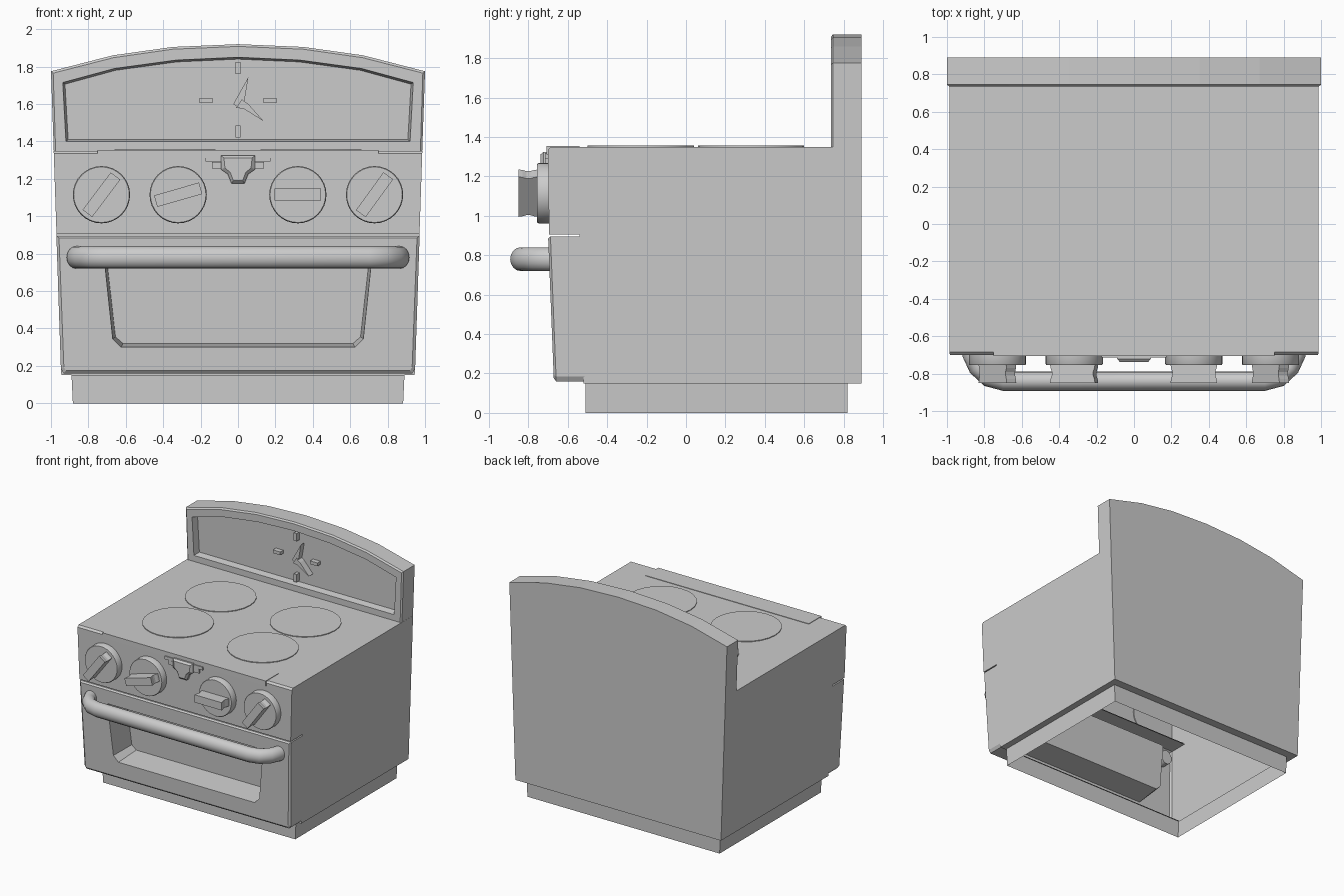
import bpy, bmesh, math
from math import sin, cos, pi

if "Cube" in bpy.data.objects:
    bpy.data.objects.remove(bpy.data.objects["Cube"])


def finish(name, bm, smooth=False):
    bmesh.ops.recalc_face_normals(bm, faces=bm.faces)
    me = bpy.data.meshes.new(name)
    bm.to_mesh(me)
    bm.free()
    ob = bpy.data.objects.new(name, me)
    bpy.context.collection.objects.link(ob)
    if smooth:
        bpy.ops.object.select_all(action='DESELECT')
        ob.select_set(True)
        bpy.context.view_layer.objects.active = ob
        bpy.ops.object.shade_smooth_by_angle(angle=math.radians(40))
    return ob


def loft(name, rings, cap_start=True, cap_end=True, smooth=False):
    """Skin a list of equal-length closed rings."""
    bm = bmesh.new()
    vs = [[bm.verts.new(p) for p in r] for r in rings]
    n = len(rings[0])
    for a, b in zip(vs, vs[1:]):
        for i in range(n):
            j = (i + 1) % n
            bm.faces.new((a[i], a[j], b[j], b[i]))
    if cap_start:
        bm.faces.new(vs[0])
    if cap_end:
        bm.faces.new(vs[-1])
    return finish(name, bm, smooth)


def slab(name, xz, y0, y1):
    """Extrude an xz outline along y."""
    return loft(name, [[(x, y, z) for x, z in xz] for y in (y0, y1)])


def mirrored(half):
    """Complete a left-half xz outline across x = 0."""
    return half + [(-x, z) for x, z in reversed(half) if x != 0]


def rect(x0, x1, z0, z1):
    return [(x0, z0), (x1, z0), (x1, z1), (x0, z1)]


def half_width(z):
    return 0.945 + (z - 0.16) * 0.034


# Body: side profile with a notch for the door, open below and behind the door
prof = [(-.52, .15), (-.54, .905), (-.695, .905), (-.70, 1.335), (-.685, 1.35),
        (.89, 1.35), (.89, .15)]
bm = bmesh.new()
L, R = [[bm.verts.new((s * half_width(z), y, z)) for y, z in prof] for s in (-1, 1)]
bm.faces.new(L)
bm.faces.new(R)
for i in range(1, 6):
    bm.faces.new((L[i], L[i + 1], R[i + 1], R[i]))
finish("body", bm)


# Plinth: underside ledge and open skirt
def rect_xy(w, y0, y1, z):
    return [(-w, y0, z), (w, y0, z), (w, y1, z), (-w, y1, z)]


loft("plinth", [rect_xy(half_width(.15), -.52, .89, .15), rect_xy(.89, -.51, .82, .15),
                rect_xy(.883, -.51, .82, 0)], False, False)


# Oven door with recessed window
def door_front(z):
    return -.70 + (.9 - z) * .04


outer = mirrored([(-.971, .895), (-.947, .185), (-.932, .16)])
inset = mirrored([(-.957, .884), (-.931, .193), (-.92, .174)])
window = mirrored([(-.715, .77), (-.67, .345), (-.625, .30)])
pane = mirrored([(-.70, .755), (-.655, .355), (-.615, .32)])
loft("oven_door", [
    [(x, -.534 + (.9 - z) * .025, z) for x, z in outer],
    [(x, door_front(z) + .012, z) for x, z in outer],
    [(x, door_front(z), z) for x, z in inset],
    [(x, door_front(z), z) for x, z in window],
    [(x, door_front(z) + .22, z) for x, z in pane]], False, True)

# Door handle: oval section swept along a bent path
half = [(-.865, -.63), (-.865, -.70), (-.835, -.765), (-.775, -.82), (-.70, -.84)]
path = mirrored(half)
rings = []
for i, (x, y) in enumerate(path):
    a, b = path[max(i - 1, 0)], path[min(i + 1, len(path) - 1)]
    dx, dy = b[0] - a[0], b[1] - a[1]
    d = math.hypot(dx, dy)
    nx, ny = -dy / d, dx / d
    rings.append([(x + nx * .052 * cos(t), y + ny * .052 * cos(t), .78 + .06 * sin(t))
                  for t in [2 * pi * k / 16 for k in range(16)]])
loft("door_handle", rings, smooth=True)

# Backsplash: arched panel with recessed dial face
arch = mirrored([(-.985, 1.35), (-1.0, 1.775), (-.67, 1.86), (-.35, 1.905), (0, 1.92)])
rim = mirrored([(-.975, 1.35), (-.988, 1.765), (-.665, 1.848), (-.348, 1.893), (0, 1.908)])
recess = mirrored([(-.92, 1.40), (-.937, 1.715), (-.66, 1.79), (-.33, 1.835), (0, 1.85)])
dial = mirrored([(-.908, 1.41), (-.925, 1.706), (-.655, 1.78), (-.328, 1.825), (0, 1.84)])
loft("backsplash", [[(x, y, z) for x, z in o] for o, y in
                    ((arch, .89), (arch, .745), (rim, .735), (recess, .735), (dial, .79))])

# Clock marks and hands
for name, r in (("mark_top", (-.013, .013, 1.76, 1.825)), ("mark_bottom", (-.013, .013, 1.42, 1.485)),
                ("mark_left", (-.205, -.137, 1.605, 1.632)), ("mark_right", (.137, .205, 1.605, 1.632))):
    slab("clock_" + name, rect(*r), .75, .80)
slab("clock_minute_hand", [(-.025, 1.60), (.01, 1.575), (.035, 1.62), (.056, 1.745)], .745, .80)
slab("clock_hour_hand", [(-.01, 1.58), (.03, 1.575), (.137, 1.508), (.055, 1.60), (.02, 1.625)], .735, .80)


# Round discs used for burners and knob bases
def circle(r, n):
    return [(r * cos(2 * pi * k / n), r * sin(2 * pi * k / n)) for k in range(n)]


for name, x, y in (("front_left", -.39, -.23), ("front_right", .39, -.23),
                   ("back_left", -.39, .33), ("back_right", .39, .33)):
    loft("burner_" + name, [[(x + a, y + b, z) for a, b in circle(.27, 24)]
                            for z in (1.345, 1.356)], smooth=True)

# Control knobs: disc with a waisted grip
for i, (kx, deg) in enumerate(((-.73, 53), (-.32, 16), (.32, 0), (.73, 54))):
    kz, c, s = 1.115, cos(math.radians(deg)), sin(math.radians(deg))
    loft(f"knob_disc_{i + 1}", [[(kx + a * r, y, kz + b * r) for a, b in circle(.153, 32)]
                                for y, r in ((-.69, 1), (-.748, 1), (-.755, .97))], smooth=True)
    loft(f"knob_grip_{i + 1}", [[(kx + a * c - b * s, y, kz + a * s + b * c) for a, b in
                                 rect(-h, h, -.032, .032)]
                                for y, h in ((-.75, .125), (-.77, .122), (-.79, .115), (-.81, .115),
                                             (-.83, .122), (-.85, .125))])

# Trim strip folded over the front edge, with a stepped shield ornament
slab("trim_strip", rect(-.75, .75, 1.312, 1.354), -.707, -.54)
slab("ornament_wing_upper", rect(-.175, .175, 1.292, 1.318), -.715, -.68)
slab("ornament_wing_lower", rect(-.14, .14, 1.255, 1.29), -.712, -.68)
shield = mirrored([(-.09, 1.325), (-.09, 1.25), (-.055, 1.225), (-.035, 1.175)])
face = mirrored([(-.075, 1.312), (-.07, 1.26), (-.04, 1.232), (-.025, 1.19)])
loft("ornament_shield", [[(x, y, z) for x, z in o] for o, y in
                         ((shield, -.68), (shield, -.722), (face, -.738))])
